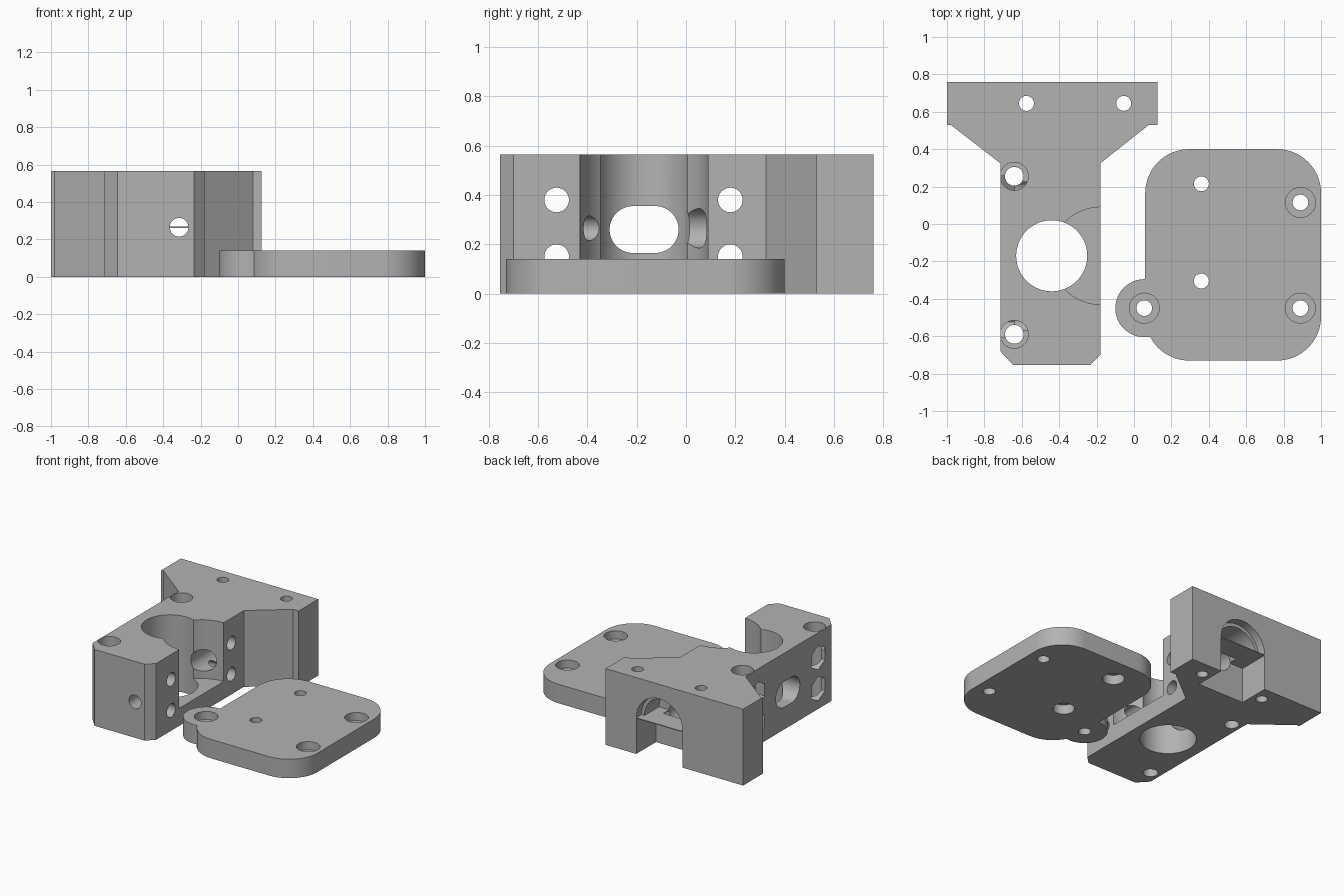
import bpy, bmesh
from math import pi, sin, cos

cube = bpy.data.objects.get("Cube")
if cube:
    bpy.data.objects.remove(cube)

grey = bpy.data.materials.new("plain grey")
grey.use_nodes = True
grey.diffuse_color = (0.45, 0.45, 0.45, 1)
grey.node_tree.nodes["Principled BSDF"].inputs["Base Color"].default_value = (0.45, 0.45, 0.45, 1)


def prism(name, outline, axis, lo, hi):
    """Extrude a 2D outline along an axis; the outline uses the two other axes in order."""
    place = {"x": lambda u, v, w: (w, u, v),
             "y": lambda u, v, w: (u, w, v),
             "z": lambda u, v, w: (u, v, w)}[axis]
    bm = bmesh.new()
    ends = [[bm.verts.new(place(u, v, w)) for u, v in outline] for w in (lo, hi)]
    n = len(outline)
    bm.faces.new(ends[0])
    bm.faces.new(ends[1])
    for i in range(n):
        j = (i + 1) % n
        bm.faces.new((ends[0][i], ends[0][j], ends[1][j], ends[1][i]))
    bmesh.ops.recalc_face_normals(bm, faces=bm.faces)
    mesh = bpy.data.meshes.new(name)
    bm.to_mesh(mesh)
    bm.free()
    mesh.materials.append(grey)
    obj = bpy.data.objects.new(name, mesh)
    bpy.context.collection.objects.link(obj)
    return obj


def arc(u, v, r, start=0, end=2 * pi, steps=48):
    return [(u + r * cos(start + (end - start) * i / steps),
             v + r * sin(start + (end - start) * i / steps)) for i in range(steps + 1)]


def circle(u, v, r, steps=48, turn=0):
    return arc(u, v, r, turn, turn + 2 * pi, steps)[:-1]


def rounded_box(u0, u1, v0, v1, r):
    return (arc(u1 - r, v1 - r, r, 0, pi / 2, 20) + arc(u0 + r, v1 - r, r, pi / 2, pi, 20)
            + arc(u0 + r, v0 + r, r, pi, 1.5 * pi, 20) + arc(u1 - r, v0 + r, r, 1.5 * pi, 2 * pi, 20))


def carve(target, outline, axis, lo, hi, operation="DIFFERENCE"):
    tool = prism("cutter", outline, axis, lo, hi)
    tool.hide_render = True
    mod = target.modifiers.new("carve", "BOOLEAN")
    mod.operation = operation
    mod.solver = "EXACT"
    mod.object = tool
    bpy.context.view_layer.objects.active = target
    bpy.ops.object.modifier_apply(modifier=mod.name)
    bpy.data.objects.remove(tool)


# T-shaped clamp block
H = 0.565
block = prism("clamp_block", [
    (-1, 0.76), (0.125, 0.76), (0.125, 0.53), (0.08, 0.53), (-0.18, 0.325),
    (-0.18, -0.7), (-0.235, -0.755), (-0.645, -0.755), (-0.715, -0.68),
    (-0.715, 0.325), (-0.98, 0.53), (-1, 0.53)], "z", 0, H)

# Round through bore and the wider side recess above its floor
carve(block, circle(-0.44, -0.17, 0.19, 64), "z", -0.1, 0.7)
carve(block, circle(-0.18, -0.17, 0.26, 80), "z", 0.13, 0.7)

# Oval window through the side wall
carve(block, rounded_box(-0.31, -0.03, 0.165, 0.355, 0.0949), "x", -0.8, -0.45)

# Cross bolts with hexagonal nut pockets
for y in (-0.525, 0.18):
    for z in (0.15, 0.38):
        carve(block, circle(y, z, 0.05, 32), "x", -0.8, 0)
        carve(block, circle(y, z, 0.09, 6, pi / 2), "x", -0.8, -0.64)

# Lengthwise channel: narrow at the front, wide at the back
carve(block, circle(-0.315, 0.265, 0.05, 32), "y", -0.8, -0.2)
carve(block, circle(-0.315, 0.265, 0.08), "y", -0.15, 0.6)

# Stepped arch in the back, with a thin web above an open slot
carve(block, arc(-0.315, 0.268, 0.19, 0, pi), "y", 0.7, 0.8)
carve(block, arc(-0.315, 0.268, 0.165, 0, pi), "y", 0.53, 0.75)
carve(block, [(-0.505, -0.1), (-0.125, -0.1), (-0.125, 0.262), (-0.505, 0.262)], "y", 0.53, 0.8)

# Vertical screw holes
for x in (-0.575, -0.055):
    carve(block, circle(x, 0.645, 0.04, 32), "z", -0.1, 0.7)
for y in (-0.59, 0.255):
    carve(block, circle(-0.64, y, 0.05, 32), "z", -0.1, 0.7)
    carve(block, circle(-0.64, y, 0.075, 32), "z", 0.4, 0.7)

# Rounded cover plate with a round ear
T = 0.14
plate = prism("cover_plate", rounded_box(0.06, 1, -0.73, 0.4, 0.235), "z", 0, T)
carve(plate, circle(0.055, -0.45, 0.155), "z", 0, T, "UNION")

# Holes recessed from above
for x, y in ((0.055, -0.45), (0.89, -0.45), (0.89, 0.115)):
    carve(plate, circle(x, y, 0.042, 32), "z", -0.1, 0.3)
    carve(plate, circle(x, y, 0.08, 40), "z", 0.08, 0.3)

# Holes recessed from below
for y in (-0.305, 0.215):
    carve(plate, circle(0.36, y, 0.04, 32), "z", -0.1, 0.3)
    carve(plate, circle(0.36, y, 0.073, 40), "z", -0.1, 0.07)

# Smooth the round walls, keep the edges sharp
bpy.ops.object.select_all(action="DESELECT")
for obj in (block, plate):
    obj.select_set(True)
bpy.context.view_layer.objects.active = block
bpy.ops.object.shade_smooth_by_angle(angle=0.5)
